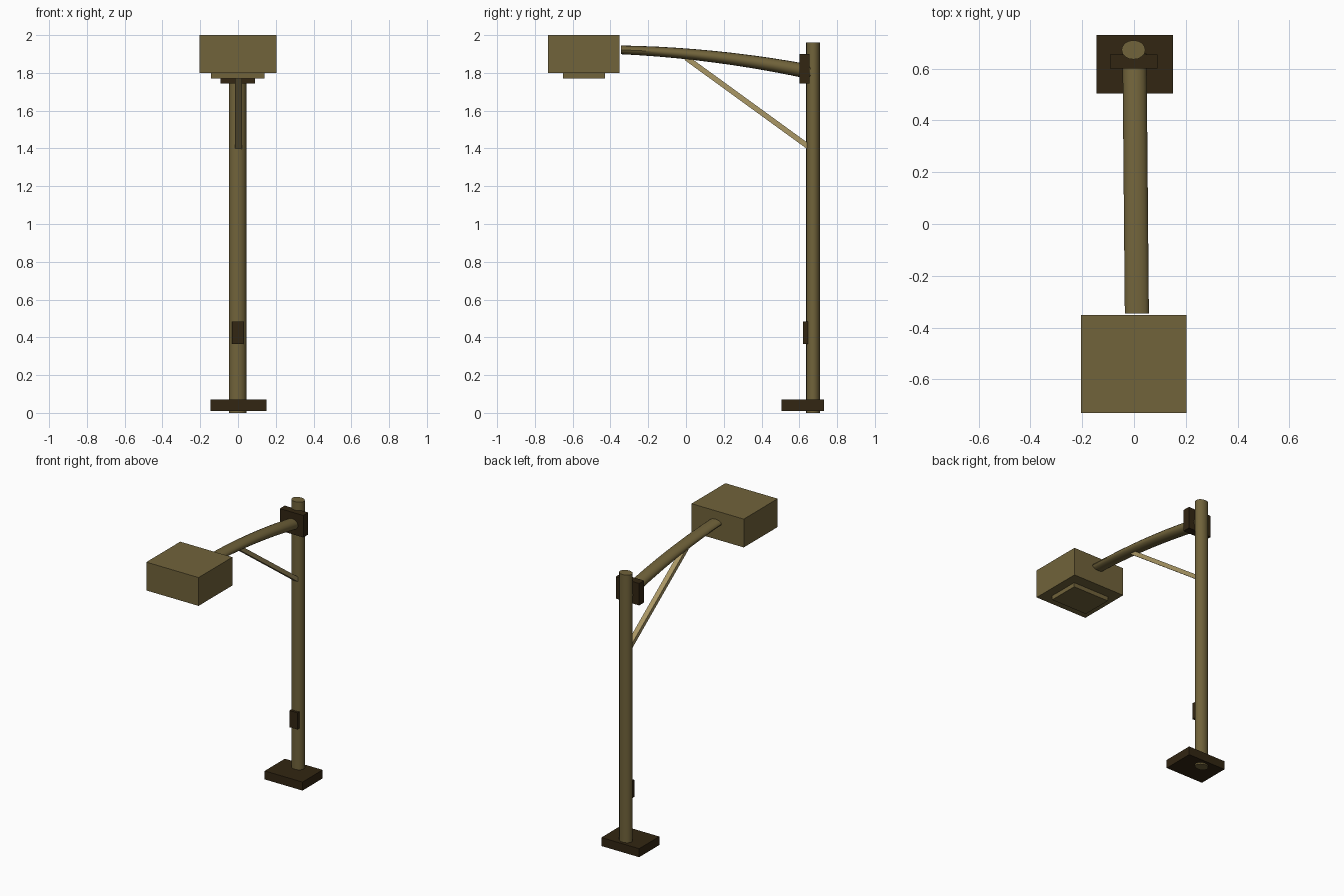
import bpy, bmesh, math
from mathutils import Vector

if "Cube" in bpy.data.objects:
    bpy.data.objects.remove(bpy.data.objects["Cube"])


def material(name, rgb):
    m = bpy.data.materials.new(name)
    m.diffuse_color = (*rgb, 1)
    m.use_nodes = True
    m.node_tree.nodes["Principled BSDF"].inputs["Base Color"].default_value = m.diffuse_color
    return m


olive = material("olive_metal", (0.165, 0.125, 0.043))
dark = material("dark_brown", (0.032, 0.019, 0.006))
tan = material("light_tan", (0.40, 0.31, 0.13))


def finish(name, bm, mat, smooth=False):
    bmesh.ops.recalc_face_normals(bm, faces=bm.faces)
    me = bpy.data.meshes.new(name)
    bm.to_mesh(me)
    bm.free()
    me.materials.append(mat)
    ob = bpy.data.objects.new(name, me)
    bpy.context.collection.objects.link(ob)
    if smooth:
        bpy.ops.object.select_all(action='DESELECT')
        ob.select_set(True)
        bpy.context.view_layer.objects.active = ob
        bpy.ops.object.shade_smooth_by_angle(angle=math.radians(40))
    return ob


def box(name, x, y, z, mat):
    """Box from (min, max) ranges."""
    bm = bmesh.new()
    bmesh.ops.create_cube(bm, size=1)
    for v in bm.verts:
        v.co = [(a + b) / 2 + c * (b - a) for c, (a, b) in zip(v.co, (x, y, z))]
    return finish(name, bm, mat)


def loft(name, rings, mat, smooth=True):
    """Capped skin through rings of points."""
    bm = bmesh.new()
    loops = [[bm.verts.new(p) for p in ring] for ring in rings]
    n = len(loops[0])
    for a, b in zip(loops, loops[1:]):
        for i in range(n):
            j = (i + 1) % n
            bm.faces.new((a[i], a[j], b[j], b[i]))
    bm.faces.new(loops[0])
    bm.faces.new(loops[-1])
    return finish(name, bm, mat, smooth)


def ellipse(centre, u, v, n=16):
    return [Vector(centre) + Vector(u) * math.cos(2 * math.pi * i / n)
            + Vector(v) * math.sin(2 * math.pi * i / n) for i in range(n)]


# Oval pole
loft("pole", [ellipse((-0.002, 0.673, z), (0.046, 0, 0), (0, 0.037, 0)) for z in (0, 1.96)], olive)

# Base plate, service hatch and arm bracket
box("base_plate", (-0.145, 0.15), (0.505, 0.73), (0.01, 0.07), dark)
box("service_hatch", (-0.032, 0.03), (0.62, 0.645), (0.365, 0.483), dark)
box("arm_bracket", (-0.093, 0.09), (0.60, 0.655), (1.745, 1.90), dark)

# Gently arched, tapering arm
rings = []
for i in range(11):
    t = i / 10
    y = 0.658 - 1.003 * t
    z = 1.805 + 0.202 * t - 0.085 * t * t
    rings.append(ellipse((0.002 + 0.009 * t, y, z), (0.0465, 0, 0), (0, 0, 0.039 - 0.016 * t)))
loft("arm", rings, olive)

# Diagonal brace between pole and arm
rings = []
for y, z in ((0.65, 1.408), (0.0, 1.88)):
    rings.append([(0.002 + sx * 0.018, y + s * 0.008, z + s * 0.0115)
                  for sx, s in ((-1, -1), (1, -1), (1, 1), (-1, 1))])
loft("brace", rings, tan, False)

# Lamp head and lens underneath
box("lamp_head", (-0.205, 0.203), (-0.73, -0.352), (1.80, 2.0), olive)
box("lamp_lens", (-0.142, 0.14), (-0.65, -0.43), (1.77, 1.805), olive)
